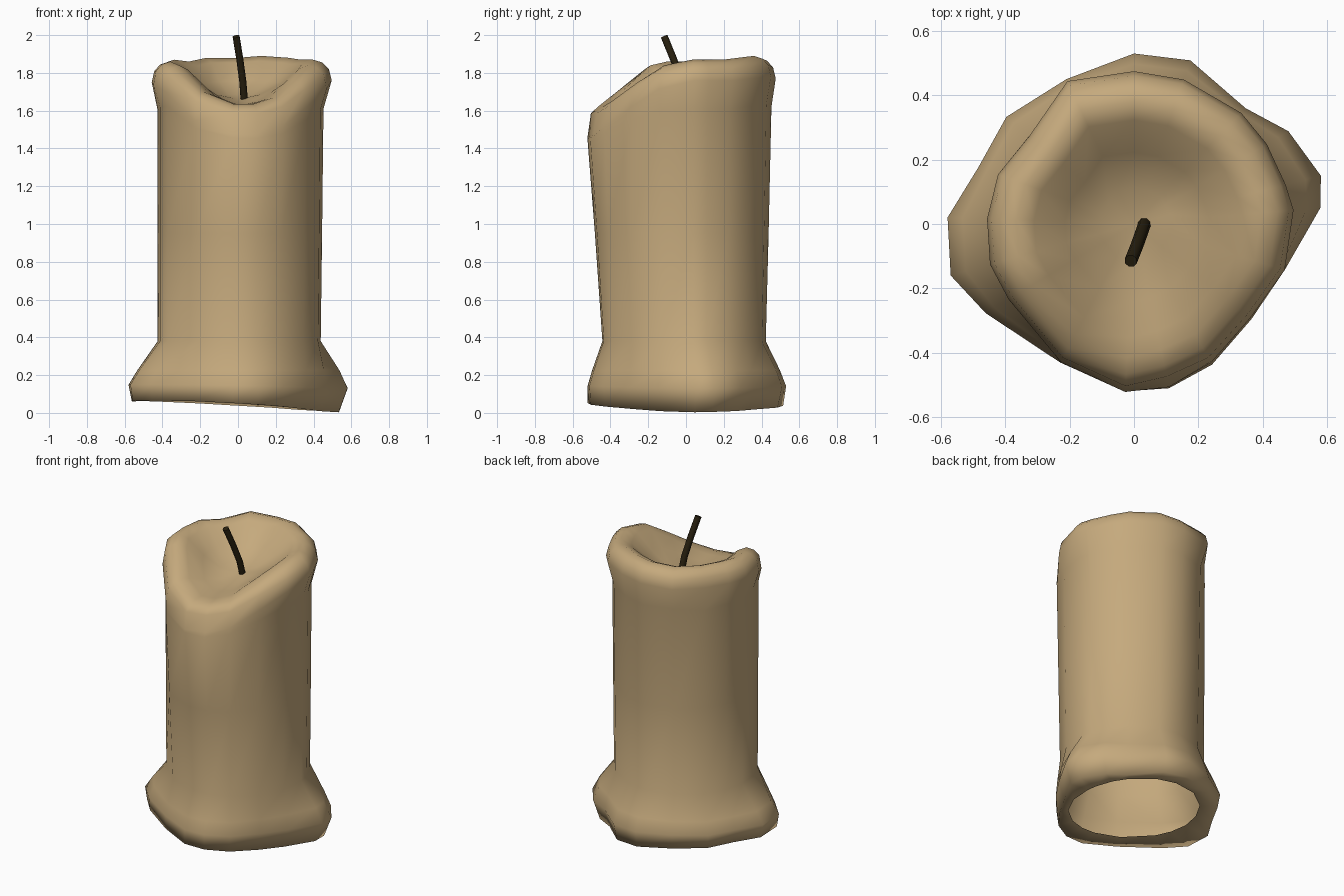
import bpy, bmesh, math
from mathutils import Vector

if "Cube" in bpy.data.objects:
    bpy.data.objects.remove(bpy.data.objects["Cube"])

# Column angles (degrees, counterclockwise from +x), radii of base and rim, rim height
ANG = [5, 14.5, 31, 46, 71, 90, 115, 140, 160, 178, 195.7, 211, 242, 267, 282, 299, 321, 343]
BASE = [.582, .60, .56, .50, .538, .53, .497, .518, .515, .58, .592, .538, .488, .521, .522, .50, .47, .49]
RIM = [.498, .487, .482, .48, .475, .475, .49, .425, .45, .457, .465, .455, .485, .52, .50, .49, .465, .49]
TOP = [1.87, 1.87, 1.87, 1.88, 1.89, 1.88, 1.88, 1.86, 1.87, 1.86, 1.86, 1.84, 1.70, 1.635, 1.635, 1.67, 1.76, 1.84]
N = len(ANG)


def material(name, col):
    m = bpy.data.materials.new(name)
    m.diffuse_color = (*col, 1)
    m.use_nodes = True
    m.node_tree.nodes["Principled BSDF"].inputs["Base Color"].default_value = m.diffuse_color
    return m


def make_object(name, bm, mat):
    me = bpy.data.meshes.new(name)
    bm.to_mesh(me)
    bm.free()
    me.materials.append(mat)
    for p in me.polygons:
        p.use_smooth = True
    ob = bpy.data.objects.new(name, me)
    bpy.context.collection.objects.link(ob)
    return ob


def bridge(bm, a, b):
    n = len(a)
    for i in range(n):
        bm.faces.new((a[i], a[(i + 1) % n], b[(i + 1) % n], b[i]))


wax = material("wax", (.56, .40, .205))
char = material("burnt wick", (.022, .015, .005))

# Candle body: loft from the open bottom, up the outside, over the rim, into the bowl
bm = bmesh.new()
columns = []
for ang, base, rim, top in zip(ANG, BASE, RIM, TOP):
    a = math.radians(ang)
    s, c = math.sin(a), math.cos(a)
    front = max(0, -s)
    low = .032 - .03 * math.cos(a - .2) + .012 * abs(s)
    neck = .433 + .013 * math.cos(a - math.radians(305))
    upper = neck + .03 * max(0, s) ** 4 + .015 * max(0, c) ** 4 + .08 * front ** 4
    foot = base * (.97 + .03 * front - .05 * max(0, c))
    floor = 1.665 - .03 * front
    prof = [(.395, low + .015), (foot, low), (base, .13 + low * .3),
            (base * .7 + neck * .3, .225), (neck, .38),
            (neck * .5 + upper * .5, .95), (upper, top - .26 + .08 * front),
            (rim, top - .11 - .05 * front), (rim * .97, top - .05), (rim * .90, top - .015),
            (rim * .80, top),
            (rim * .68, top * .88 + floor * .12),
            (rim * .47, top * .42 + floor * .58),
            (rim * .24, top * .1 + floor * .9)]
    columns.append([bm.verts.new((r * c, r * s, z)) for r, z in prof])
rings = [list(r) for r in zip(*columns)]
for lower, higher in zip(rings, rings[1:]):
    bridge(bm, lower, higher)
centre = bm.verts.new((0, 0, 1.66))
for i in range(N):
    bm.faces.new((rings[-1][i], rings[-1][(i + 1) % N], centre))
bm.normal_update()
make_object("candle_body", bm, wax)

# Bent wick: eight-sided tube along a short path
path = [Vector(p) for p in ((.034, .005, 1.64), (.026, -.02, 1.75), (.01, -.065, 1.87), (-.01, -.115, 1.993))]
bm = bmesh.new()
loops = []
for i, p in enumerate(path):
    d = path[min(i + 1, 3)] - path[max(i - 1, 0)]
    q = d.to_track_quat('Z', 'Y')
    loops.append([bm.verts.new(p + q @ Vector((.02 * math.cos(k * math.pi / 4), .02 * math.sin(k * math.pi / 4), 0)))
                  for k in range(8)])
for lower, higher in zip(loops, loops[1:]):
    bridge(bm, lower, higher)
bm.faces.new(loops[-1])
bm.faces.new(loops[0][::-1])
wick = make_object("wick", bm, char)
bpy.context.view_layer.objects.active = wick
wick.select_set(True)
bpy.ops.object.shade_smooth_by_angle(angle=math.radians(50))
